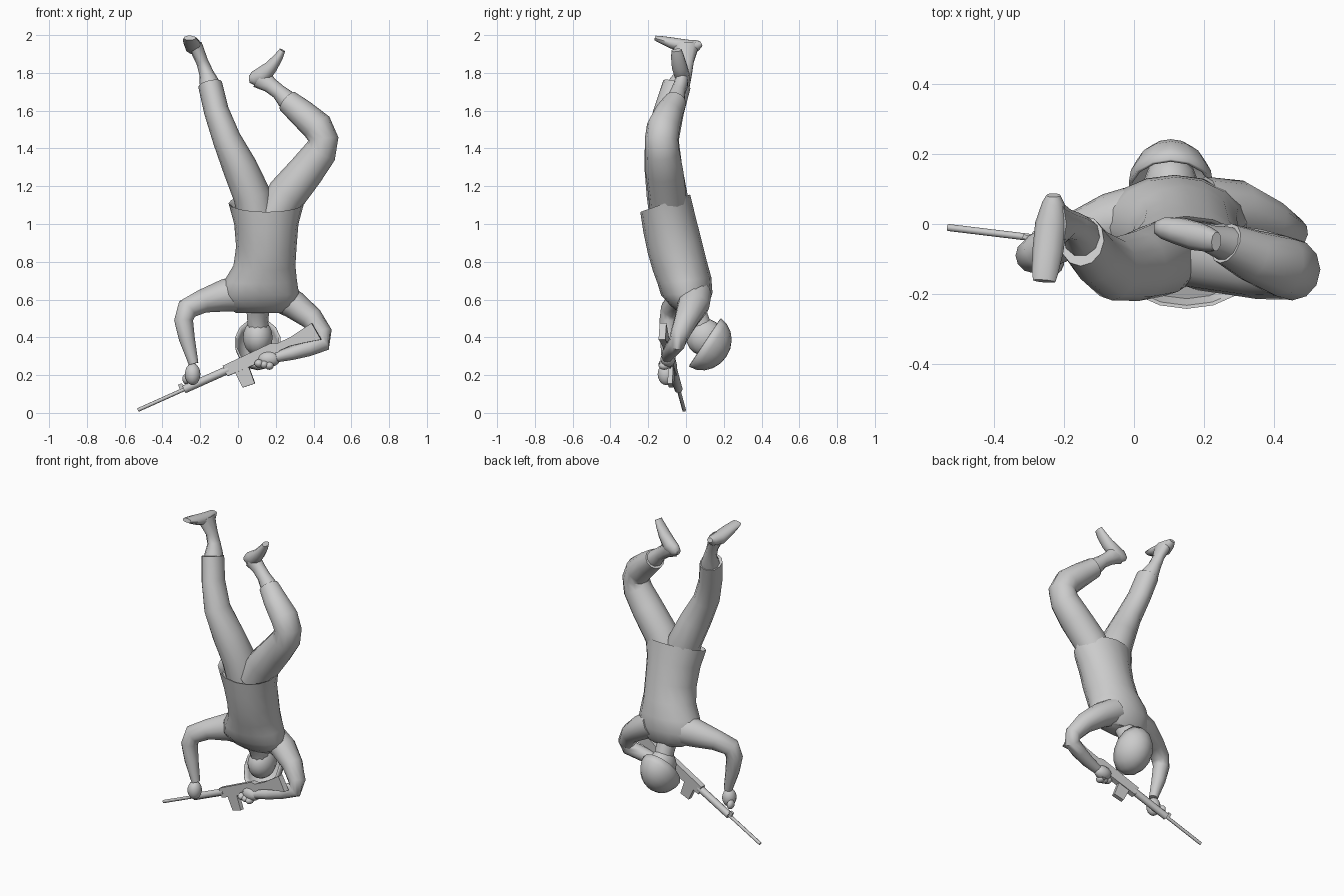
import bpy, bmesh, math
from mathutils import Vector, Matrix

GREY = bpy.data.materials.new("plain_grey")
GREY.diffuse_color = (0.6, 0.6, 0.6, 1)


def finish(name, bm, angle=50):
    bmesh.ops.recalc_face_normals(bm, faces=bm.faces)
    me = bpy.data.meshes.new(name)
    bm.to_mesh(me)
    bm.free()
    ob = bpy.data.objects.new(name, me)
    bpy.context.collection.objects.link(ob)
    me.materials.append(GREY)
    bpy.ops.object.select_all(action='DESELECT')
    ob.select_set(True)
    bpy.context.view_layer.objects.active = ob
    bpy.ops.object.shade_smooth_by_angle(angle=math.radians(angle))
    return ob


def loft(name, rings, sides=12, ref=(0, 1, 0), angle=50):
    """Elliptical rings (x, y, z, side radius, depth radius, extra tilt) skinned along a path."""
    bm = bmesh.new()
    pts = [Vector(r[:3]) for r in rings]
    loops = []
    for i, r in enumerate(rings):
        t = (pts[min(i + 1, len(pts) - 1)] - pts[max(i - 1, 0)]).normalized()
        side = t.cross(Vector(ref)).normalized()
        depth = side.cross(t)
        if len(r) > 5:  # explicit slope: rises towards the back, flat sideways
            side, depth = Vector((1, 0, 0)), Vector((0, 1, r[5]))
        loops.append([bm.verts.new(pts[i] + side * r[3] * math.cos(a) + depth * r[4] * math.sin(a))
                      for a in (2 * math.pi * k / sides for k in range(sides))])
    for a, b in zip(loops, loops[1:]):
        for k in range(sides):
            n = (k + 1) % sides
            bm.faces.new((a[k], a[n], b[n], b[k]))
    bm.faces.new(loops[0])
    bm.faces.new(loops[-1])
    return finish(name, bm, angle)


def ball(name, center, radii, rot=Matrix.Identity(4), half=False):
    bm = bmesh.new()
    bmesh.ops.create_uvsphere(bm, u_segments=14, v_segments=10, radius=1)
    if half:
        bmesh.ops.delete(bm, geom=[v for v in bm.verts if v.co.z < -0.01], context='VERTS')
    bm.transform(Matrix.Translation(center) @ rot @ Matrix.Diagonal((*radii, 1)))
    return finish(name, bm)


# Jacket, with a turned-in hem that rises at the back
loft("jacket", [
    (0.15, -0.103, 1.06, 0.17, 0.11, 0.35),
    (0.15, -0.11, 1.105, 0.19, 0.122, 0.35),
    (0.15, -0.11, 1.11, 0.20, 0.132, 0.35),
    (0.15, -0.088, 1.0, 0.170, 0.138, 0.3),
    (0.15, -0.06, 0.88, 0.16, 0.142, 0.25),
    (0.14, -0.033, 0.78, 0.164, 0.142, 0.2),
    (0.12, -0.008, 0.70, 0.192, 0.142, 0.12),
    (0.115, 0.004, 0.63, 0.208, 0.136, 0.05),
    (0.118, 0.02, 0.565, 0.19, 0.10, 0.0),
    (0.118, 0.03, 0.53, 0.13, 0.065, 0.0)], sides=16)

# Trouser legs
loft("straight_leg", [
    (0.10, -0.09, 1.02, 0.10, 0.10),
    (0.075, -0.10, 1.15, 0.10, 0.108),
    (0.01, -0.12, 1.30, 0.092, 0.10),
    (-0.06, -0.128, 1.45, 0.075, 0.09),
    (-0.115, -0.09, 1.60, 0.066, 0.08),
    (-0.148, -0.048, 1.74, 0.064, 0.075)])
loft("bent_leg", [
    (0.19, -0.09, 1.04, 0.10, 0.10),
    (0.26, -0.10, 1.16, 0.105, 0.10),
    (0.36, -0.115, 1.28, 0.096, 0.10),
    (0.435, -0.125, 1.38, 0.088, 0.09),
    (0.452, -0.13, 1.45, 0.08, 0.088),
    (0.42, -0.12, 1.515, 0.083, 0.088),
    (0.335, -0.09, 1.59, 0.073, 0.075),
    (0.262, -0.055, 1.65, 0.062, 0.06)])

# Ankles and feet
loft("straight_ankle", [
    (-0.142, -0.048, 1.70, 0.056, 0.062),
    (-0.152, -0.032, 1.75, 0.052, 0.058),
    (-0.168, -0.008, 1.80, 0.038, 0.042),
    (-0.19, 0.0, 1.86, 0.032, 0.043),
    (-0.228, 0.0, 1.95, 0.038, 0.075)], sides=10)
loft("straight_foot", [
    (-0.23, 0.082, 1.955, 0.02, 0.014),
    (-0.23, 0.06, 1.945, 0.032, 0.03),
    (-0.236, 0.0, 1.938, 0.046, 0.04),
    (-0.246, -0.08, 1.960, 0.044, 0.03),
    (-0.254, -0.14, 1.978, 0.037, 0.019),
    (-0.256, -0.163, 1.985, 0.032, 0.013)], sides=10, ref=(0, 0, 1))
loft("bent_ankle", [
    (0.29, -0.066, 1.63, 0.054, 0.053),
    (0.25, -0.052, 1.665, 0.05, 0.048),
    (0.215, -0.042, 1.70, 0.04, 0.04),
    (0.17, -0.028, 1.735, 0.042, 0.038),
    (0.12, -0.02, 1.775, 0.062, 0.035)], sides=10)
loft("bent_foot", [
    (0.06, -0.01, 1.765, 0.018, 0.018),
    (0.085, -0.012, 1.768, 0.04, 0.032),
    (0.13, -0.02, 1.785, 0.048, 0.04),
    (0.178, -0.035, 1.835, 0.034, 0.042),
    (0.215, -0.045, 1.885, 0.024, 0.036),
    (0.235, -0.05, 1.92, 0.016, 0.028)], sides=10)

# Arms
loft("forward_arm", [
    (0.04, 0.02, 0.635, 0.10, 0.10),
    (-0.07, 0.005, 0.622, 0.086, 0.082),
    (-0.19, -0.04, 0.59, 0.062, 0.062),
    (-0.27, -0.08, 0.55, 0.058, 0.055),
    (-0.288, -0.09, 0.49, 0.05, 0.05),
    (-0.27, -0.095, 0.39, 0.042, 0.042),
    (-0.235, -0.10, 0.26, 0.026, 0.028)])
loft("trigger_arm", [
    (0.20, 0.045, 0.63, 0.085, 0.09),
    (0.30, 0.04, 0.57, 0.075, 0.085),
    (0.39, 0.005, 0.50, 0.062, 0.066),
    (0.448, -0.03, 0.42, 0.052, 0.052),
    (0.445, -0.048, 0.37, 0.05, 0.046),
    (0.37, -0.07, 0.342, 0.043, 0.044),
    (0.28, -0.09, 0.315, 0.036, 0.038),
    (0.20, -0.10, 0.295, 0.028, 0.03)])

# Hands: palm, fingers and thumb
ball("forward_palm", (-0.24, -0.105, 0.205), (0.042, 0.045, 0.058))
ball("forward_thumb", (-0.275, -0.07, 0.18), (0.02, 0.03, 0.028))
ball("trigger_palm", (0.165, -0.095, 0.285), (0.06, 0.04, 0.042))
for i in range(3):
    ball(f"trigger_finger_{i + 1}", (0.11 + 0.028 * i, -0.115, 0.262 - 0.006 * i), (0.024, 0.03, 0.022))

# Neck, head and open helmet
loft("neck", [(0.105, 0.02, 0.59, 0.045, 0.07), (0.105, 0.045, 0.54, 0.06, 0.062),
              (0.105, 0.07, 0.48, 0.055, 0.06), (0.105, 0.09, 0.42, 0.06, 0.065)], sides=10)
ball("head", (0.105, 0.10, 0.40), (0.08, 0.10, 0.098))
axis = Vector((0, 0.83, -0.55))
helmet = ball("helmet", (0.105, 0.10, 0.373), (0.123, 0.153, 0.137),
              axis.to_track_quat('Z', 'Y').to_matrix().to_4x4(), half=True)
shell = helmet.modifiers.new("shell", 'SOLIDIFY')
shell.thickness = 0.01

# Rifle frame: u runs from muzzle to butt, v is up, w is across
muzzle = Vector((-0.53, -0.01, 0.015))
u = (Vector((0.42, -0.125, 0.44)) - muzzle).normalized()
w = u.cross(Vector((0, 0, 1))).normalized()
v = w.cross(u)


def plate(name, outline, half):
    """Side outline in (u, v), thickened across the rifle."""
    bm = bmesh.new()
    ends = [[bm.verts.new(muzzle + u * p + v * q + w * s) for p, q in outline] for s in (-half, half)]
    for f in ends:
        bm.faces.new(f)
    for k in range(len(outline)):
        n = (k + 1) % len(outline)
        bm.faces.new((ends[0][k], ends[0][n], ends[1][n], ends[1][k]))
    return finish(name, bm, 30)


def tube(name, start, end, r):
    loft(name, [(*(muzzle + u * p), r, r) for p in (start, end)], sides=8)


tube("barrel", 0.0, 0.32, 0.010)
tube("handguard", 0.27, 0.53, 0.022)
plate("front_sight", [(0.25, 0.0), (0.25, 0.035), (0.27, 0.035), (0.285, 0.0)], 0.006)
plate("receiver", [(0.51, -0.03), (0.51, 0.03), (0.79, 0.035), (0.82, 0.02), (0.82, -0.022), (0.76, -0.035)], 0.018)
plate("magazine", [(0.555, -0.02), (0.635, -0.02), (0.628, -0.125), (0.56, -0.118)], 0.013)
plate("pistol_grip", [(0.70, -0.02), (0.75, -0.02), (0.765, -0.075), (0.725, -0.08)], 0.013)
plate("stock", [(0.80, 0.02), (0.90, 0.022), (1.035, 0.044), (1.045, -0.056),
                (0.96, -0.036), (0.88, -0.02), (0.80, -0.02)], 0.018)
